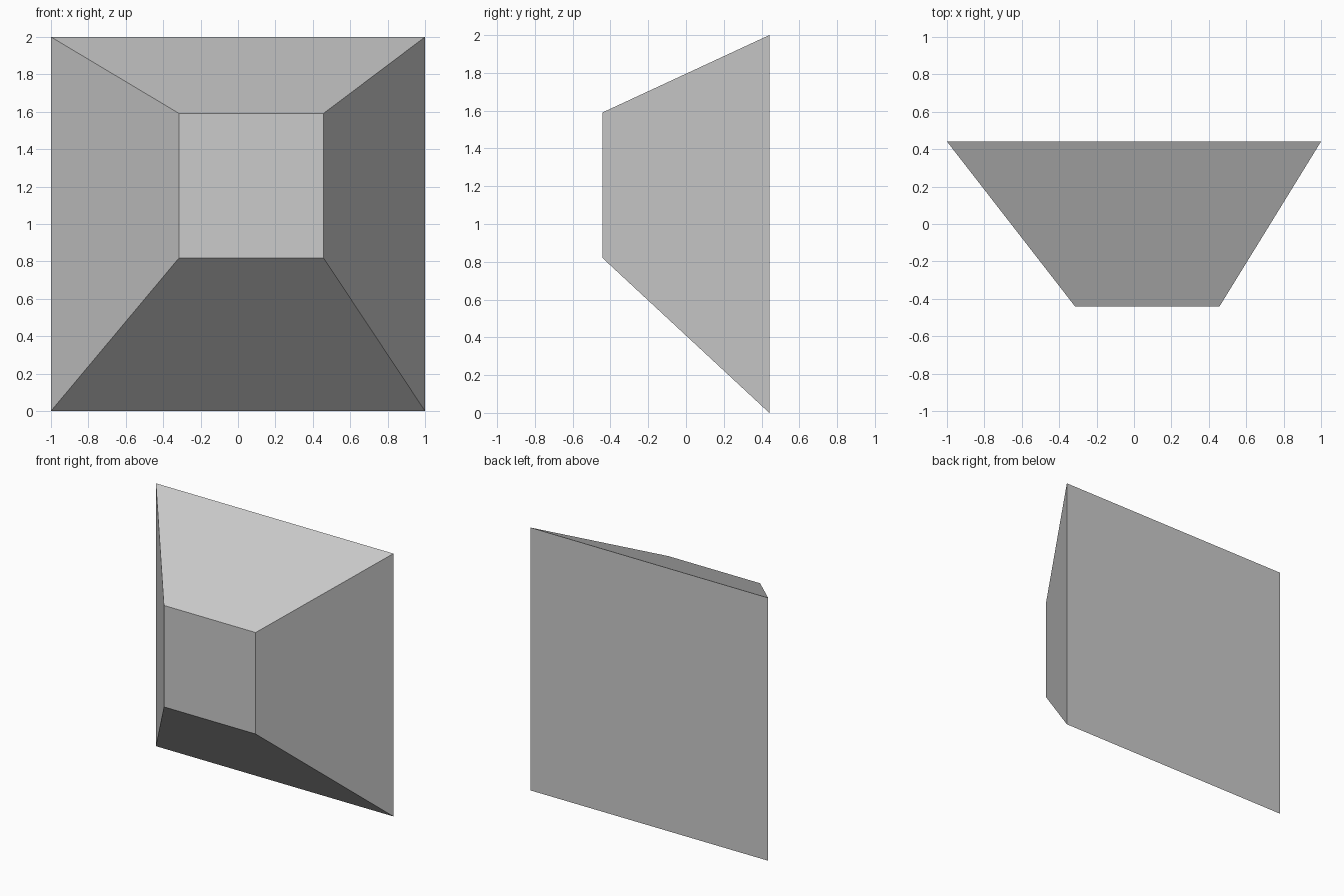
import bpy, bmesh
from mathutils import Vector

if "Cube" in bpy.data.objects:
    bpy.data.objects.remove(bpy.data.objects["Cube"])

HALF_DEPTH = 0.441


def square(bm, cx, cz, half, y):
    """Four corners of an upright square facing the front."""
    return [bm.verts.new(Vector((cx + sx * half, y, cz + sz * half)))
            for sx, sz in ((-1, -1), (1, -1), (1, 1), (-1, 1))]


# Off-centre truncated pyramid: large back square, small front square
bm = bmesh.new()
back = square(bm, 0, 1, 1, HALF_DEPTH)
front = square(bm, 0.071, 1.205, 0.386, -HALF_DEPTH)
bm.faces.new(front)
bm.faces.new(back[::-1])
for i in range(4):
    j = (i + 1) % 4
    bm.faces.new((back[i], back[j], front[j], front[i]))
bmesh.ops.recalc_face_normals(bm, faces=bm.faces)

mesh = bpy.data.meshes.new("tapered_block")
bm.to_mesh(mesh)
bm.free()
bpy.context.collection.objects.link(bpy.data.objects.new("tapered_block", mesh))
